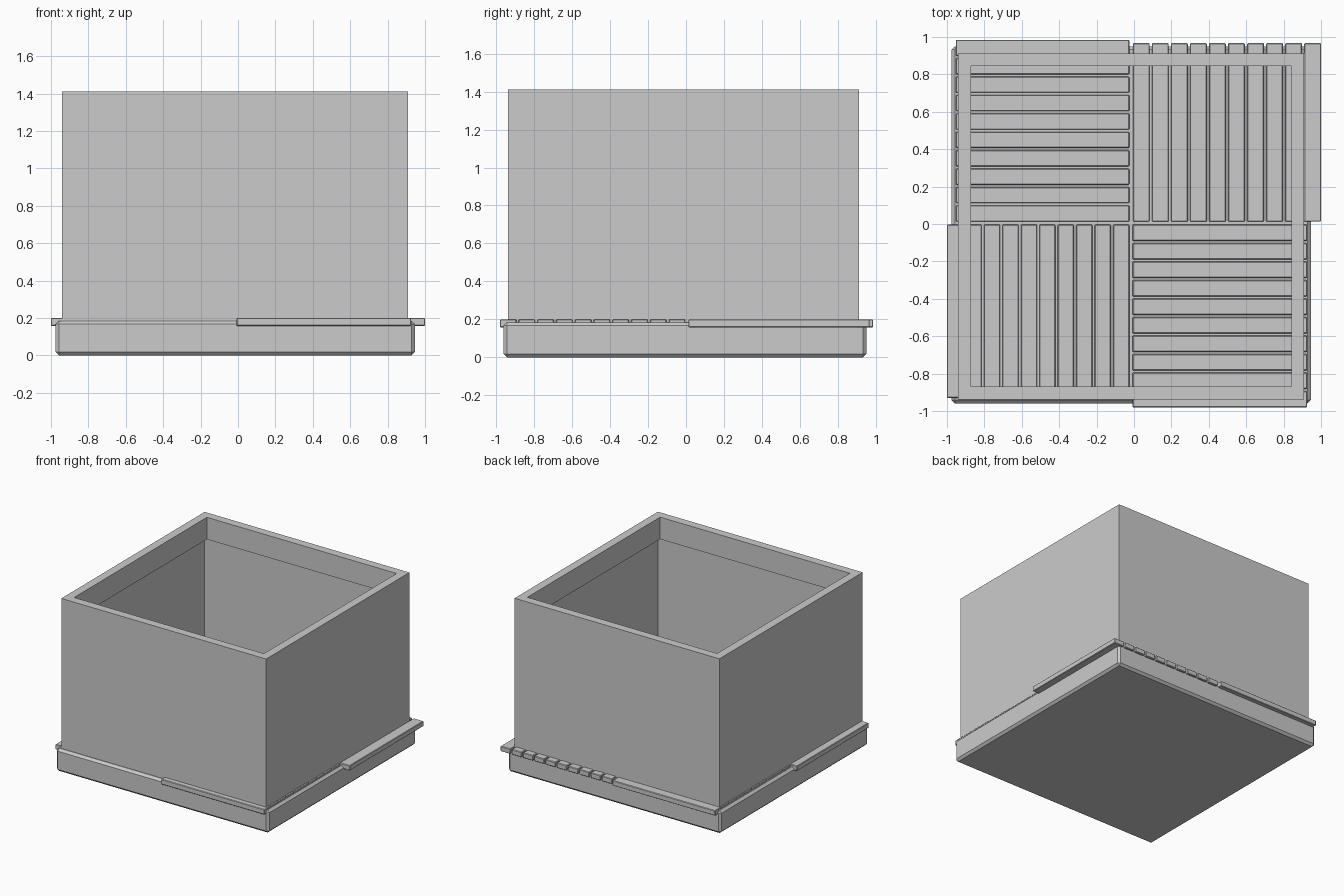
import bpy, bmesh

if "Cube" in bpy.data.objects:
    bpy.data.objects.remove(bpy.data.objects["Cube"])


def add_object(name, bm):
    bmesh.ops.recalc_face_normals(bm, faces=bm.faces)
    mesh = bpy.data.meshes.new(name)
    bm.to_mesh(mesh)
    bm.free()
    obj = bpy.data.objects.new(name, mesh)
    bpy.context.collection.objects.link(obj)
    return obj


def add_box(bm, lo, hi, bevel):
    verts = bmesh.ops.create_cube(bm, size=1)["verts"]
    for v in verts:
        for i in range(3):
            v.co[i] = lo[i] if v.co[i] < 0 else hi[i]
    edges = list({e for v in verts for e in v.link_edges})
    bmesh.ops.bevel(bm, geom=edges, offset=bevel, segments=1, affect='EDGES')


# Base slab with chamfered edges
bm = bmesh.new()
add_box(bm, (-0.975, -0.96, 0), (0.945, 0.95, 0.185), 0.018)
add_object("base_slab", bm)


# Four parquet quadrants of ten boards each, alternating direction
def planks(name, x0, x1, y0, y1, axis, count=10, gap=0.012):
    bm = bmesh.new()
    lo, hi = (x0, y0), (x1, y1)
    pitch = (hi[axis] - lo[axis] + gap) / count
    for i in range(count):
        a, b = [*lo, 0.158], [*hi, 0.2]
        a[axis] = lo[axis] + i * pitch
        b[axis] = a[axis] + pitch - gap
        add_box(bm, a, b, 0.004)
    add_object(name, bm)


planks("planks_back_left", -0.952, -0.025, 0.013, 0.985, 1)
planks("planks_back_right", -0.006, 1.0, 0.013, 0.967, 0)
planks("planks_front_left", -1.0, -0.025, -0.93, -0.004, 0)
planks("planks_front_right", -0.008, 0.925, -0.98, -0.004, 1)

# Thin open walls with a rim folded inwards and down at the top
bm = bmesh.new()
rings = []
for inset, z in ((0, 0.175), (0, 1.41), (0.068, 1.41), (0.068, 1.23)):
    x0, x1 = -0.94 + inset, 0.91 - inset
    y0, y1 = -0.937 + inset, 0.912 - inset
    rings.append([bm.verts.new((x, y, z)) for x, y in
                  ((x0, y0), (x1, y0), (x1, y1), (x0, y1))])
for a, b in zip(rings, rings[1:]):
    for i in range(4):
        j = (i + 1) % 4
        bm.faces.new((a[i], a[j], b[j], b[i]))
add_object("box_walls", bm)
